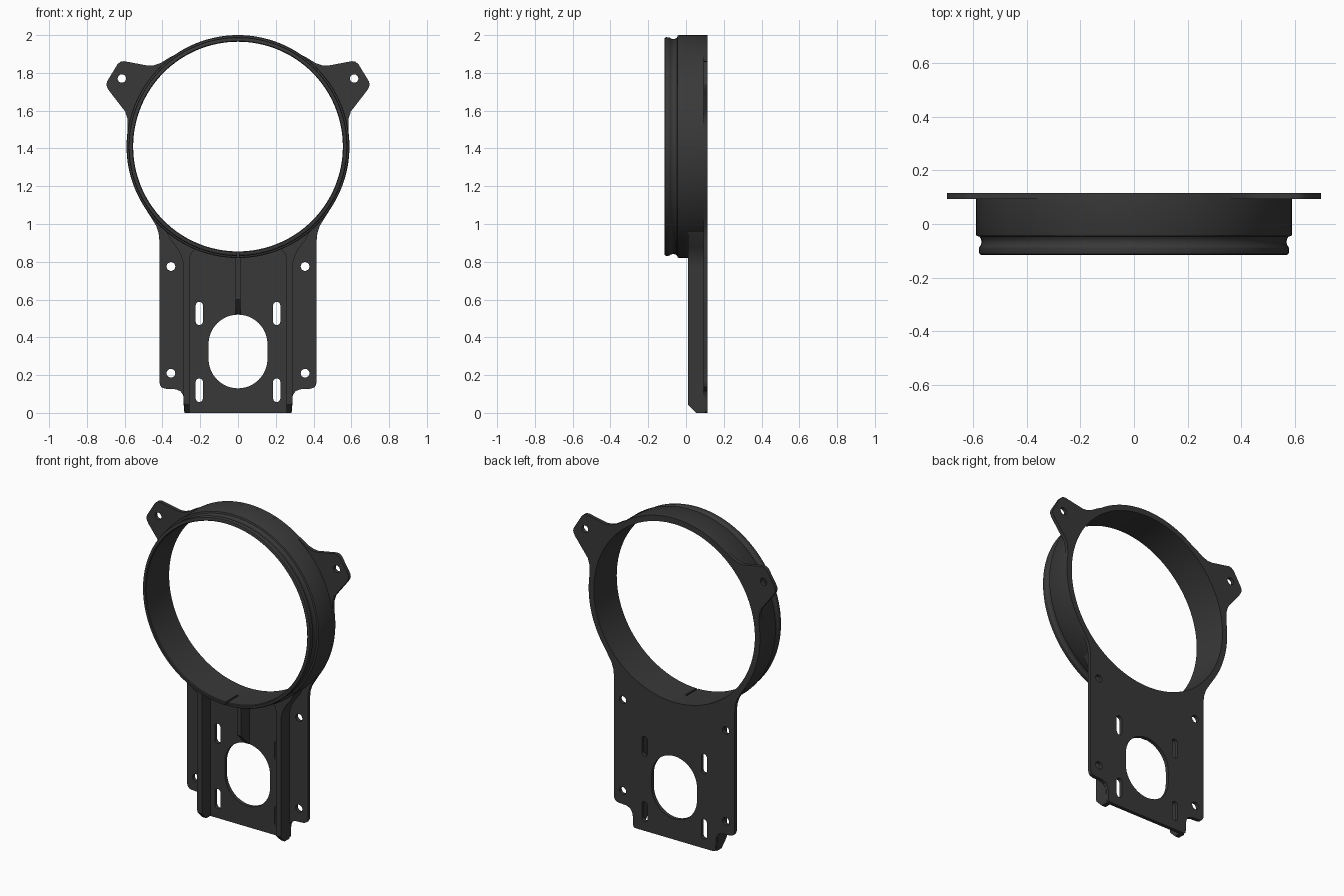
import bpy, bmesh
from math import sin, cos, pi, radians

if "Cube" in bpy.data.objects:
    bpy.data.objects.remove(bpy.data.objects["Cube"])

CZ, R_OUT, R_IN = 1.41, 0.59, 0.555
mat = bpy.data.materials.new("dark_plastic")
mat.diffuse_color = (0.04, 0.04, 0.04, 1)
mat.use_nodes = True
mat.node_tree.nodes["Principled BSDF"].inputs["Base Color"].default_value = mat.diffuse_color


def finish(ob, angle=30):
    ob.data.materials.clear()
    ob.data.materials.append(mat)
    bpy.ops.object.select_all(action='DESELECT')
    ob.select_set(True)
    bpy.context.view_layer.objects.active = ob
    bpy.ops.object.shade_smooth_by_angle(angle=radians(angle))


def mesh_object(name, bm):
    bmesh.ops.recalc_face_normals(bm, faces=bm.faces)
    me = bpy.data.meshes.new(name)
    bm.to_mesh(me)
    bm.free()
    ob = bpy.data.objects.new(name, me)
    bpy.context.collection.objects.link(ob)
    return ob


def loft(name, loops):
    """Capped solid through matching loops of 3D points."""
    bm = bmesh.new()
    rows = [[bm.verts.new(p) for p in loop] for loop in loops]
    n = len(rows[0])
    for a, b in zip(rows, rows[1:]):
        for i in range(n):
            bm.faces.new((a[i], a[(i + 1) % n], b[(i + 1) % n], b[i]))
    bm.faces.new(rows[0])
    bm.faces.new(rows[-1])
    return mesh_object(name, bm)


def arc(cx, cz, r, a0, a1, n):
    return [(cx + r * cos(radians(a0 + (a1 - a0) * i / n)),
             cz + r * sin(radians(a0 + (a1 - a0) * i / n))) for i in range(n + 1)]


def circle(cx, cz, r, n=32):
    return arc(cx, cz, r, 0, 360, n)[:-1]


def slot(cx, z0, z1, r, n=12):
    return arc(cx, z1 - r, r, 0, 180, n) + arc(cx, z0 + r, r, 180, 360, n)


# Back plate: foot panel, ring flange and two ears in one outline with holes
half = [(0.27, 0), (0.281, 0.005), (0.285, 0.018), (0.286, 0.07), (0.291, 0.095),
        (0.305, 0.115), (0.33, 0.125), (0.385, 0.128), (0.403, 0.134),
        (0.413, 0.147), (0.416, 0.165), (0.416, 0.91), (0.42, 0.95),
        (0.433, 0.99), (0.46, 1.034)]
half += arc(0, CZ, R_OUT, -32, 8, 24)
half += [(0.584, 1.52), (0.586, 1.56), (0.597, 1.595), (0.682, 1.705), (0.692, 1.722),
         (0.697, 1.738), (0.692, 1.757), (0.637, 1.847), (0.622, 1.859), (0.603, 1.862),
         (0.475, 1.838), (0.445, 1.84), (0.41, 1.852), (0.365, 1.88)]
half += arc(0, CZ, R_OUT, 55, 90, 20)
outline = half + [(-x, z) for x, z in reversed(half[:-1])]
loops = [outline, circle(0, CZ, R_IN, 128), slot(0, 0.13, 0.52, 0.156, 24)]
for s in (-1, 1):
    loops += [circle(s * 0.615, 1.77, 0.022), circle(s * 0.355, 0.775, 0.023),
              circle(s * 0.355, 0.21, 0.023),
              slot(s * 0.205, 0.465, 0.588, 0.019), slot(s * 0.205, 0.058, 0.182, 0.019)]
cu = bpy.data.curves.new("back_plate", 'CURVE')
cu.dimensions, cu.fill_mode, cu.extrude = '2D', 'BOTH', 0.011
for pts in loops:
    sp = cu.splines.new('POLY')
    sp.points.add(len(pts) - 1)
    for p, (x, z) in zip(sp.points, pts):
        p.co = (x, z, 0, 1)
    sp.use_cyclic_u = True
plate = bpy.data.objects.new("back_plate", cu)
bpy.context.collection.objects.link(plate)
plate.location.y = 0.104
plate.rotation_euler.x = pi / 2
bpy.ops.object.select_all(action='DESELECT')
plate.select_set(True)
bpy.context.view_layer.objects.active = plate
bpy.ops.object.convert(target='MESH')
finish(bpy.context.view_layer.objects.active)

# Ring: lathed wall with a snap groove near the front lip
profile = [(R_IN, 0.096), (R_OUT, 0.096), (R_OUT, -0.038), (0.587, -0.044), (0.577, -0.047),
           (0.571, -0.056), (0.569, -0.067), (0.571, -0.078), (0.578, -0.088),
           (0.579, -0.105), (0.576, -0.112), (0.57, -0.115), (R_IN + 0.004, -0.115),
           (R_IN, -0.111)]
bm = bmesh.new()
N = 128
rows = [[bm.verts.new((r * cos(2 * pi * i / N), y, CZ + r * sin(2 * pi * i / N)))
         for r, y in profile] for i in range(N)]
for i in range(N):
    a, b = rows[i], rows[(i + 1) % N]
    for j in range(len(profile)):
        k = (j + 1) % len(profile)
        bm.faces.new((a[j], a[k], b[k], b[j]))
ring = mesh_object("ring", bm)

# Narrow slit in the bottom of the ring
box = [(-0.006, 0.78), (0.006, 0.78), (0.006, 0.9), (-0.006, 0.9)]
cutter = loft("slit_cutter", [[(x, y, z) for x, z in box] for y in (-0.2, 0.0)])
cutter.hide_render = True
mod = ring.modifiers.new("slit", 'BOOLEAN')
mod.operation, mod.solver, mod.object = 'DIFFERENCE', 'EXACT', cutter
bpy.context.view_layer.objects.active = ring
bpy.ops.object.modifier_apply(modifier="slit")
bpy.data.objects.remove(cutter)
finish(ring)

# Side ribs: flare into the ring at the top, chamfered at the foot
rib = [(0.256, 0), (0.284, 0), (0.289, 0.06), (0.289, 0.77), (0.293, 0.805), (0.304, 0.84),
       (0.325, 0.875), (0.36, 0.92), (0.4, 1.0), (0.23, 0.885), (0.226, 0.865),
       (0.246, 0.848), (0.256, 0.82)]
for s, side in ((1, "right"), (-1, "left")):
    layers = [[(s * x, y, max(z, foot)) for x, z in rib]
              for y, foot in ((0.01, 0.045), (0.055, 0.0), (0.1, 0.0))]
    finish(loft(side + "_rib", layers))

# Centre rib: sloped at its lower end
side_profile = [(0.1, 0.523), (0.085, 0.523), (0.01, 0.6), (0.01, 0.84), (0.1, 0.84)]
finish(loft("centre_rib", [[(x, y, z) for y, z in side_profile] for x in (-0.013, 0.013)]))
